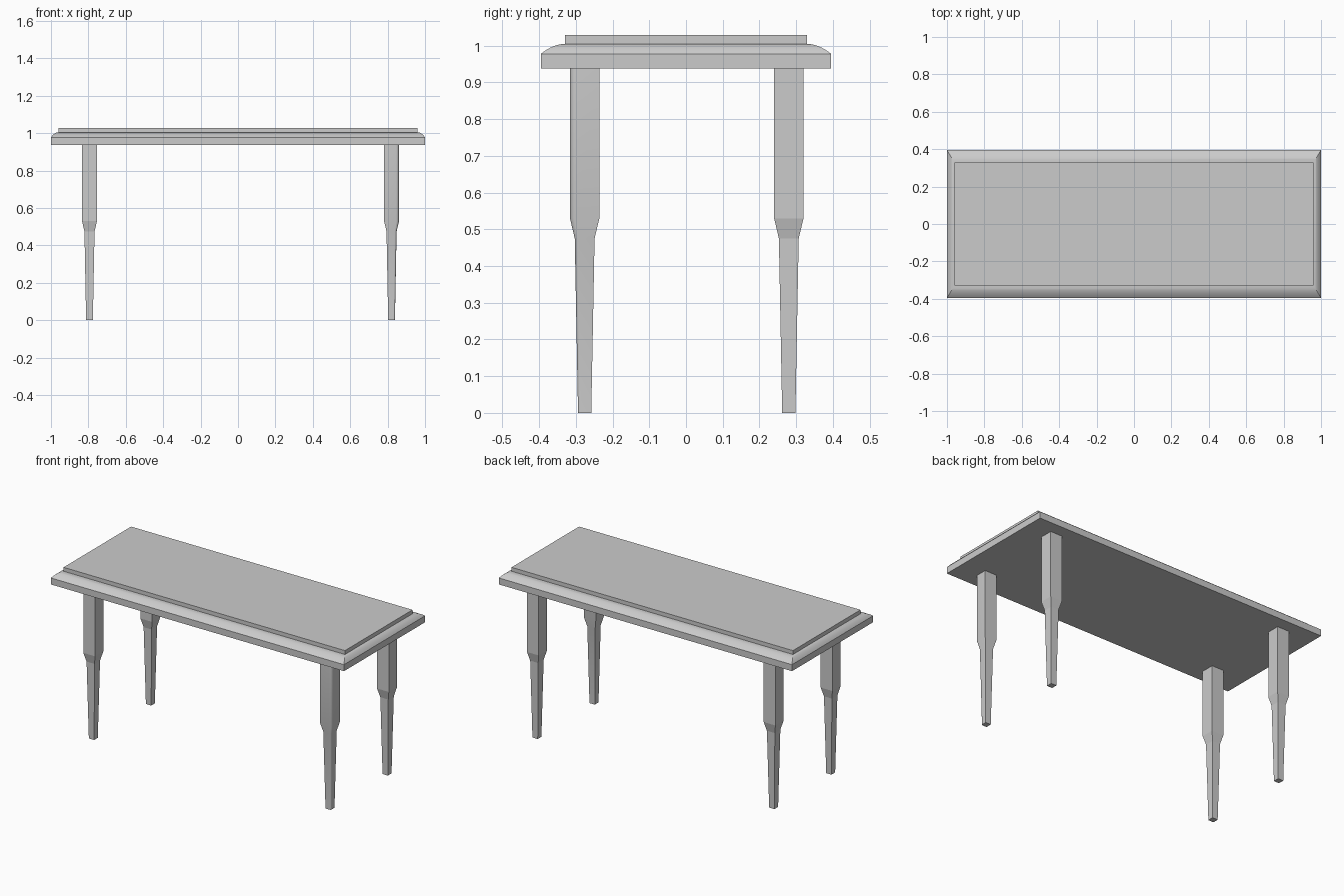
import bpy
import bmesh

if "Cube" in bpy.data.objects:
    bpy.data.objects.remove(bpy.data.objects["Cube"], do_unlink=True)

grey = bpy.data.materials.new("plain grey")
grey.use_nodes = True
grey.diffuse_color = (0.6, 0.6, 0.6, 1)
grey.node_tree.nodes["Principled BSDF"].inputs["Base Color"].default_value = (0.6, 0.6, 0.6, 1)


def loft(name, rings, location=(0, 0, 0), round_corner=0.0):
    """Stack rectangles (half width, half depth, z); optionally round the +x -y corner."""
    bm = bmesh.new()
    loops = []
    for hx, hy, z in rings:
        if round_corner:
            # Quarter arc whose radius follows the taper
            arc = []
            steps = 8
            for i in range(steps + 1):
                a = math.pi / 2 * (i / steps - 1)
                k = 1 - round_corner
                arc.append((hx * (k + round_corner * math.cos(a)),
                            hy * (-k + round_corner * math.sin(a))))
            outline = [(-hx, -hy)] + arc + [(hx, hy), (-hx, hy)]
        else:
            outline = [(-hx, -hy), (hx, -hy), (hx, hy), (-hx, hy)]
        loops.append([bm.verts.new((x, y, z)) for x, y in outline])
    bm.faces.new(list(reversed(loops[0])))
    bm.faces.new(loops[-1])
    for low, high in zip(loops, loops[1:]):
        n = len(low)
        for i in range(n):
            j = (i + 1) % n
            bm.faces.new((low[i], low[j], high[j], high[i]))
    bmesh.ops.recalc_face_normals(bm, faces=bm.faces[:])
    mesh = bpy.data.meshes.new(name)
    bm.to_mesh(mesh)
    bm.free()
    mesh.materials.append(grey)
    obj = bpy.data.objects.new(name, mesh)
    obj.location = location
    bpy.context.collection.objects.link(obj)
    return obj


def smooth(obj, degrees):
    bpy.ops.object.select_all(action="DESELECT")
    obj.select_set(True)
    bpy.context.view_layer.objects.active = obj
    bpy.ops.object.shade_smooth_by_angle(angle=math.radians(degrees))


import math

# Table top: square apron, curved moulding, raised inner slab
moulding = []
for i in range(9):
    t = i / 8
    moulding.append((1 - 0.04 * t, 0.395 - 0.066 * t, 0.978 + 0.027 * (1 - (1 - t) ** 2)))
top = loft("table_top", [(1, 0.395, 0.938)] + moulding + [(0.96, 0.329, 1.029)])
smooth(top, 25)

# Tapered legs with a stepped shoulder; the front left one has a rounded outer corner
leg_rings = [(0.018, 0.018, 0), (0.027, 0.027, 0.475),
             (0.04, 0.04, 0.53), (0.04, 0.04, 0.94)]
for side, x in (("left", 0.821), ("right", -0.794)):
    for end, y in (("front", -0.276), ("back", 0.28)):
        rounded = side == "left" and end == "front"
        leg = loft(f"{end}_{side}_leg", leg_rings, (x, y, 0), 0.4 if rounded else 0)
        if rounded:
            smooth(leg, 30)
